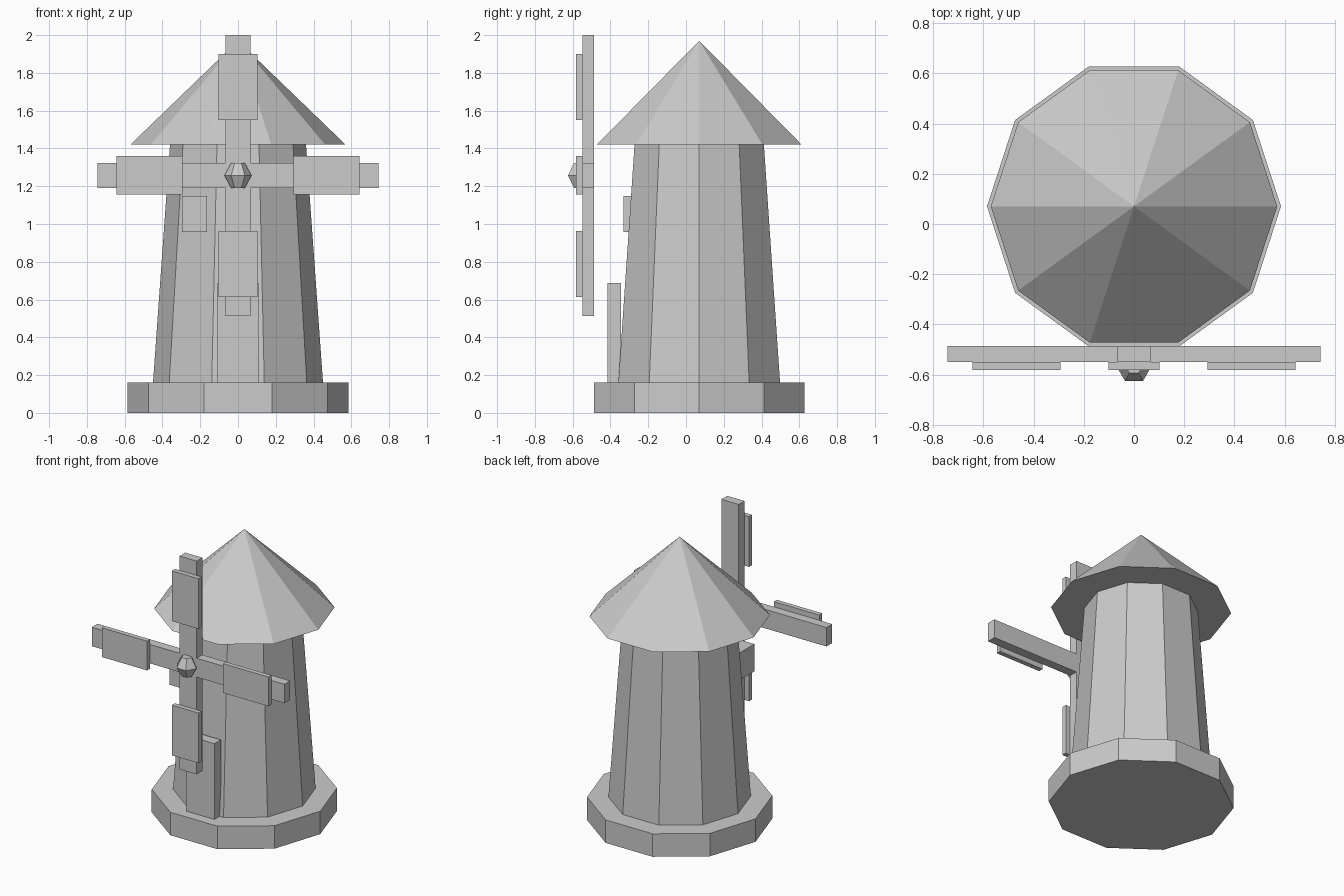
import bpy, bmesh, math
from mathutils import Matrix, Vector

if "Cube" in bpy.data.objects:
    bpy.data.objects.remove(bpy.data.objects["Cube"])

grey = bpy.data.materials.new("plain_grey")
grey.diffuse_color = (0.6, 0.6, 0.6, 1)
grey.use_nodes = True
grey.node_tree.nodes["Principled BSDF"].inputs["Base Color"].default_value = grey.diffuse_color

AXIS_Y = 0.07      # tower centre line
HUB_Z = 1.257      # height of the sail cross


def finish(name, bm):
    bmesh.ops.recalc_face_normals(bm, faces=bm.faces)
    mesh = bpy.data.meshes.new(name)
    bm.to_mesh(mesh)
    bm.free()
    mesh.materials.append(grey)
    obj = bpy.data.objects.new(name, mesh)
    bpy.context.collection.objects.link(obj)
    return obj


def box(name, lo, hi):
    bm = bmesh.new()
    bmesh.ops.create_cube(bm, size=1)
    lo, hi = Vector(lo), Vector(hi)
    for v in bm.verts:
        v.co = Vector((lo[i] + (v.co[i] + 0.5) * (hi[i] - lo[i]) for i in range(3)))
    return finish(name, bm)


def lathe(name, sides, profile, y):
    """Closed faceted solid from (radius, z) rings; radius 0 makes a point."""
    bm = bmesh.new()
    rings = []
    for r, z in profile:
        if r == 0:
            rings.append([bm.verts.new((0, y, z))] * sides)
        else:
            rings.append([bm.verts.new((r * math.cos(math.tau * i / sides),
                                        y + r * math.sin(math.tau * i / sides), z))
                          for i in range(sides)])
    for a, b in zip(rings, rings[1:]):
        for i in range(sides):
            j = (i + 1) % sides
            corners = list(dict.fromkeys((a[i], a[j], b[j], b[i])))
            bm.faces.new(corners)
    for (r, z), ring in ((profile[0], rings[0]), (profile[-1], rings[-1])):
        if r > 0:
            bm.faces.new(ring)
    return finish(name, bm)


# Ten-sided plinth, tapered tower and pointed roof
lathe("base", 10, [(0.585, 0), (0.585, 0.16)], AXIS_Y)
lathe("tower", 10, [(0.45, 0.16), (0.36, 1.42)], AXIS_Y)
lathe("roof", 10, [(0.57, 1.42), (0, 1.97)], AXIS_Y)

# Door and window blocks
box("door", (-0.108, -0.415, 0.16), (0.108, -0.344, 0.688))
box("window", (-0.296, -0.33, 0.958), (-0.164, -0.15, 1.148))

# Crossed sail beams
box("beam_vertical", (-0.066, -0.549, HUB_Z - 0.743), (0.066, -0.486, HUB_Z + 0.743))
box("beam_horizontal", (-0.743, -0.549, HUB_Z - 0.066), (0.743, -0.486, HUB_Z + 0.066))

# Four sail boards, turned around the hub
for k, side in enumerate(("top", "right", "bottom", "left")):
    sail = box("sail_" + side, (-0.102, -0.582, 0.293), (0.102, -0.549, 0.643))
    sail.data.transform(Matrix.Translation((0, 0, HUB_Z))
                        @ Matrix.Rotation(k * math.pi / 2, 4, 'Y'))

# Six-sided hub knob
lathe("hub", 6, [(0.036, HUB_Z - 0.066), (0.072, HUB_Z), (0.036, HUB_Z + 0.066)], -0.562)
